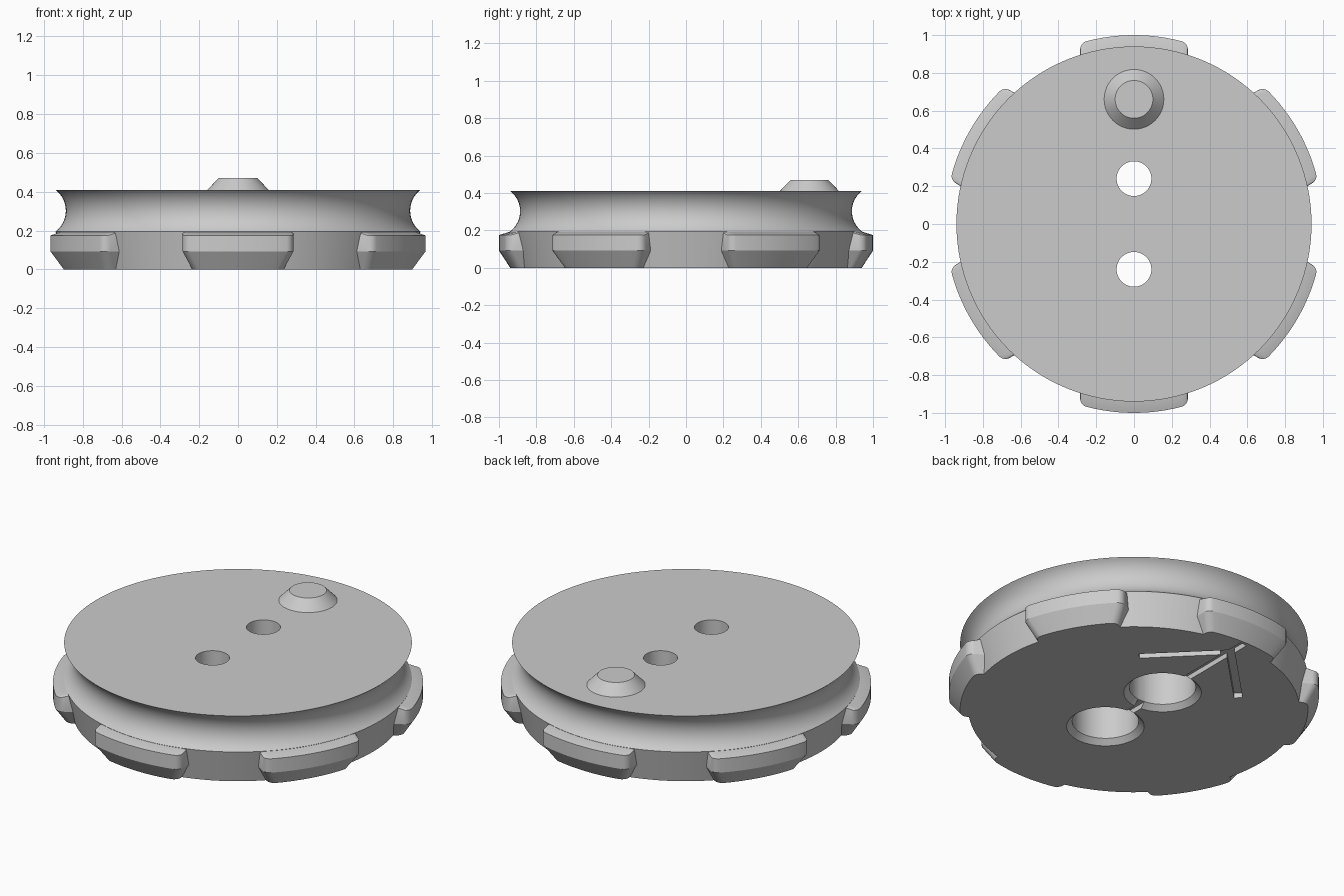
import bpy, bmesh, math
from mathutils import Matrix, Vector

if "Cube" in bpy.data.objects:
    bpy.data.objects.remove(bpy.data.objects["Cube"], do_unlink=True)

grey = bpy.data.materials.new("light_grey")
grey.use_nodes = True
grey.diffuse_color = (0.6, 0.6, 0.6, 1)
grey.node_tree.nodes["Principled BSDF"].inputs["Base Color"].default_value = (0.6, 0.6, 0.6, 1)


def make(name, bm):
    bmesh.ops.recalc_face_normals(bm, faces=bm.faces)
    mesh = bpy.data.meshes.new(name)
    bm.to_mesh(mesh)
    bm.free()
    mesh.materials.append(grey)
    ob = bpy.data.objects.new(name, mesh)
    bpy.context.collection.objects.link(ob)
    return ob


def loft(bm, rings):
    """Join closed rings of points and cap both ends."""
    rings = [[bm.verts.new(p) for p in ring] for ring in rings]
    n = len(rings[0])
    for a, b in zip(rings, rings[1:]):
        for i in range(n):
            j = (i + 1) % n
            bm.faces.new((a[i], a[j], b[j], b[i]))
    bm.faces.new(rings[0][::-1])
    bm.faces.new(rings[-1])


def circle(r, z, n, y=0):
    return [(r * math.cos(i * math.tau / n), y + r * math.sin(i * math.tau / n), z)
            for i in range(n)]


def lathe(bm, profile, n, y=0):
    loft(bm, [circle(r, z, n, y) for r, z in profile])


def cut(ob, cutter):
    mod = ob.modifiers.new("cut", "BOOLEAN")
    mod.operation, mod.solver, mod.object = "DIFFERENCE", "EXACT", cutter
    bpy.context.view_layer.objects.active = ob
    bpy.ops.object.modifier_apply(modifier=mod.name)


# Round body: tapered foot, hollow waist and flat top
RIM, FOOT, LOW, TOP = 0.94, 0.895, 0.195, 0.41
half, depth = (TOP - LOW) / 2, 0.053
arc_r = (half ** 2 + depth ** 2) / (2 * depth)
sweep = math.asin(half / arc_r)
profile = [(FOOT, 0)]
for i in range(17):
    a = -sweep + 2 * sweep * i / 16
    profile.append((RIM - depth + arc_r * (1 - math.cos(a)), LOW + half + arc_r * math.sin(a)))
bm = bmesh.new()
lathe(bm, profile, 128)
body = make("body", bm)


# Six grip tabs around the foot
def tab_outline(hw, r_out, z, corner=0.045):
    edge = math.asin((hw - corner) / (r_out - corner))
    centre = (r_out - corner) * Vector((math.sin(edge), math.cos(edge)))
    right = [(hw, math.sqrt(0.88 ** 2 - hw ** 2))]
    for i in range(7):
        a = math.pi / 2 - edge
        t = a * i / 6
        right.append((centre.x + corner * math.cos(t), centre.y + corner * math.sin(t)))
    for i in range(1, 7):
        a = edge * (1 - i / 6)
        right.append((r_out * math.sin(a), r_out * math.cos(a)))
    inner = [(0.88 * math.sin(a), 0.88 * math.cos(a))
             for a in (-0.2, -0.1, 0, 0.1, 0.2)]
    left = [(-x, y) for x, y in right[-2::-1]]
    return [(x, y, z) for x, y in right + left + inner]


bm = bmesh.new()
for k in range(6):
    start = len(bm.verts)
    loft(bm, [tab_outline(0.235, 0.94, 0), tab_outline(0.285, 1.0, 0.092),
              tab_outline(0.285, 1.0, 0.175), tab_outline(0.285, 0.938, 0.194)])
    bm.verts.ensure_lookup_table()
    bmesh.ops.rotate(bm, verts=bm.verts[start:], cent=(0, 0, 0),
                     matrix=Matrix.Rotation(k * math.pi / 3, 3, "Z"))
tabs = make("grip_tabs", bm)

# Two stepped through holes with chamfered mouths
bm = bmesh.new()
for y in (-0.24, 0.24):
    lathe(bm, [(0.22, -0.01), (0.18, 0.03), (0.18, 0.3), (0.092, 0.3), (0.092, 0.5)], 48, y)
holes = make("hole_cutter", bm)
cut(body, holes)


# Engraved arrow on the underside
def bar(name, a, b, width=0.045, deep=0.03):
    a, b = Vector(a), Vector(b)
    d = b - a
    m = (Matrix.Translation((*((a + b) / 2), 0))
         @ Matrix.Rotation(math.atan2(d.y, d.x), 4, "Z")
         @ Matrix.Diagonal((d.length, width, 2 * deep, 1)))
    bm = bmesh.new()
    bmesh.ops.create_cube(bm, size=1, matrix=m)
    return make(name, bm)


cutters = [bar("shaft_cutter", (0, -0.2), (0, 0.92)),
           bar("wing_cutter_left", (0, 0.81), (0.35, 0.46)),
           bar("wing_cutter_right", (0, 0.81), (-0.35, 0.46))]
for c in cutters:
    cut(body, c)
cut(tabs, cutters[0])
for c in cutters + [holes]:
    bpy.data.objects.remove(c, do_unlink=True)

# Raised pointer button on the top
bm = bmesh.new()
lathe(bm, [(0.16, TOP - 0.002), (0.1, 0.47)], 48, 0.66)
button = make("pointer_button", bm)

# Smooth curves, sharp edges
bpy.ops.object.select_all(action="DESELECT")
for ob in (body, tabs, button):
    ob.select_set(True)
bpy.context.view_layer.objects.active = body
bpy.ops.object.shade_smooth_by_angle(angle=math.radians(28))
